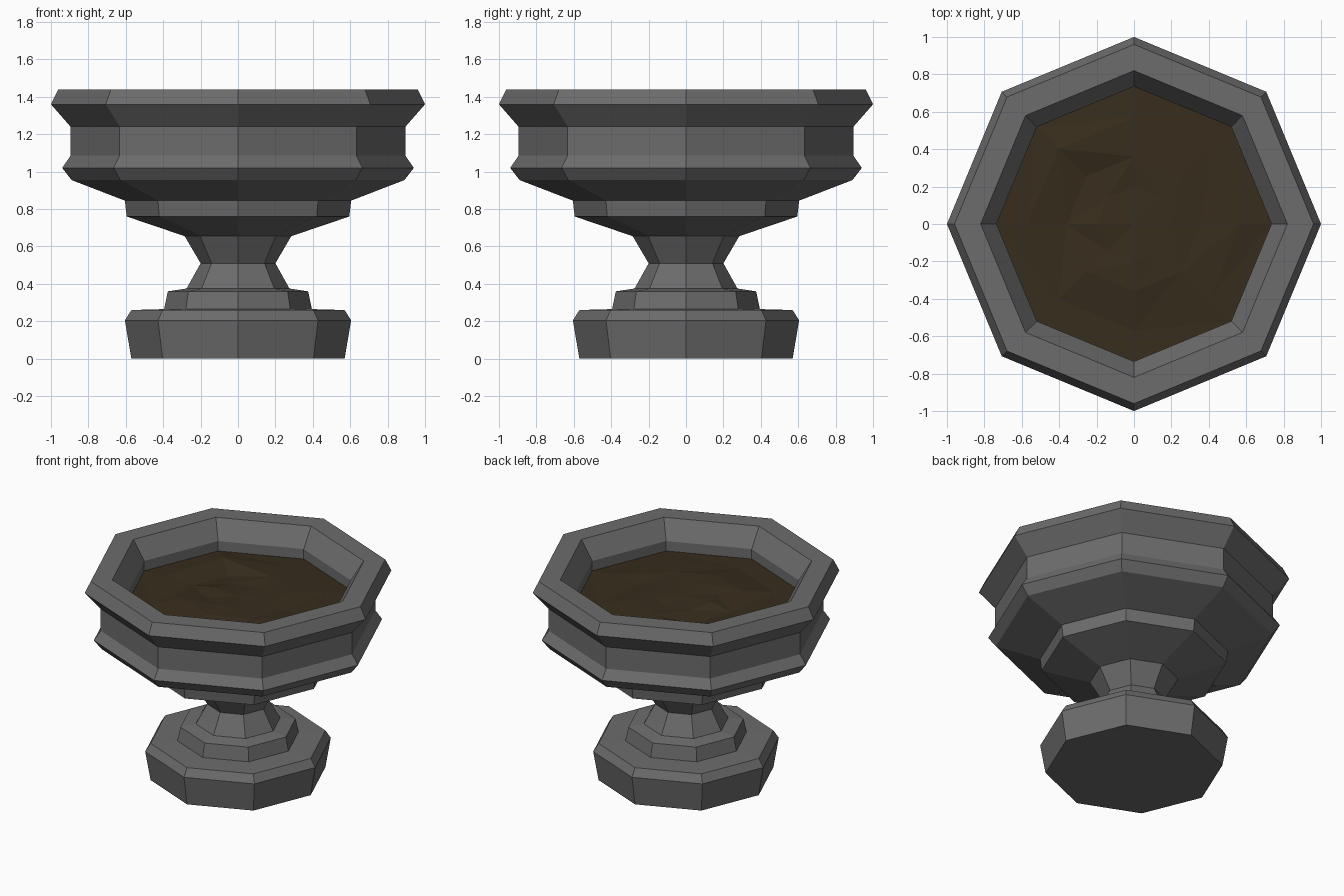
import bpy, bmesh
from math import cos, sin, pi

if "Cube" in bpy.data.objects:
    bpy.data.objects.remove(bpy.data.objects["Cube"])

SIDES = 8


def material(name, rgb):
    m = bpy.data.materials.new(name)
    m.diffuse_color = (*rgb, 1)
    m.use_nodes = True
    m.node_tree.nodes["Principled BSDF"].inputs["Base Color"].default_value = m.diffuse_color
    return m


def ring(bm, r, z):
    """Octagon of verts; z is one height or a height per corner."""
    zs = z if isinstance(z, (list, tuple)) else [z] * SIDES
    return [bm.verts.new((r * cos(2 * pi * i / SIDES), r * sin(2 * pi * i / SIDES), zs[i]))
            for i in range(SIDES)]


def lathe(name, profile, mat, cap_start=False, cap_end=False, tip=None, split=False):
    bm = bmesh.new()
    rings = [ring(bm, r, z) for r, z in profile]
    for a, b in zip(rings, rings[1:]):
        for i in range(SIDES):
            j = (i + 1) % SIDES
            bm.faces.new((a[i], a[j], b[j], b[i]))
    if cap_start:
        bm.faces.new(rings[0][::-1])
    if cap_end:
        bm.faces.new(rings[-1])
    if tip is not None:
        c = bm.verts.new((0, 0, tip))
        for i in range(SIDES):
            bm.faces.new((rings[-1][i], rings[-1][(i + 1) % SIDES], c))
    if split:
        bmesh.ops.triangulate(bm, faces=bm.faces[:])
    me = bpy.data.meshes.new(name)
    bm.to_mesh(me)
    bm.free()
    me.materials.append(mat)
    ob = bpy.data.objects.new(name, me)
    bpy.context.collection.objects.link(ob)
    return ob


stone = material("stone", (0.15, 0.15, 0.15))
earth = material("earth", (0.038, 0.026, 0.012))

# Stone urn: foot, step, waist, bowl, rim and inner wall in one profile
lathe("stone_urn", [
    (0.57, 0.0), (0.605, 0.205), (0.57, 0.26),
    (0.395, 0.265), (0.375, 0.36), (0.275, 0.375),
    (0.2, 0.51), (0.285, 0.655), (0.595, 0.76), (0.605, 0.845),
    (0.89, 0.955), (0.94, 1.02), (0.895, 1.085), (0.895, 1.24),
    (1.0, 1.36), (0.96, 1.44), (0.82, 1.44), (0.735, 1.31), (0.735, 1.22),
], stone, cap_start=True, cap_end=True)

# Uneven soil filling the bowl
lathe("soil", [
    (0.735, 1.24),
    (0.57, [1.26, 1.25, 1.25, 1.27, 1.25, 1.24, 1.24, 1.25]),
    (0.36, [1.25, 1.26, 1.26, 1.23, 1.24, 1.27, 1.27, 1.26]),
    (0.2, [1.26, 1.26, 1.25, 1.25, 1.27, 1.26, 1.27, 1.26]),
], earth, tip=1.26, split=True)
